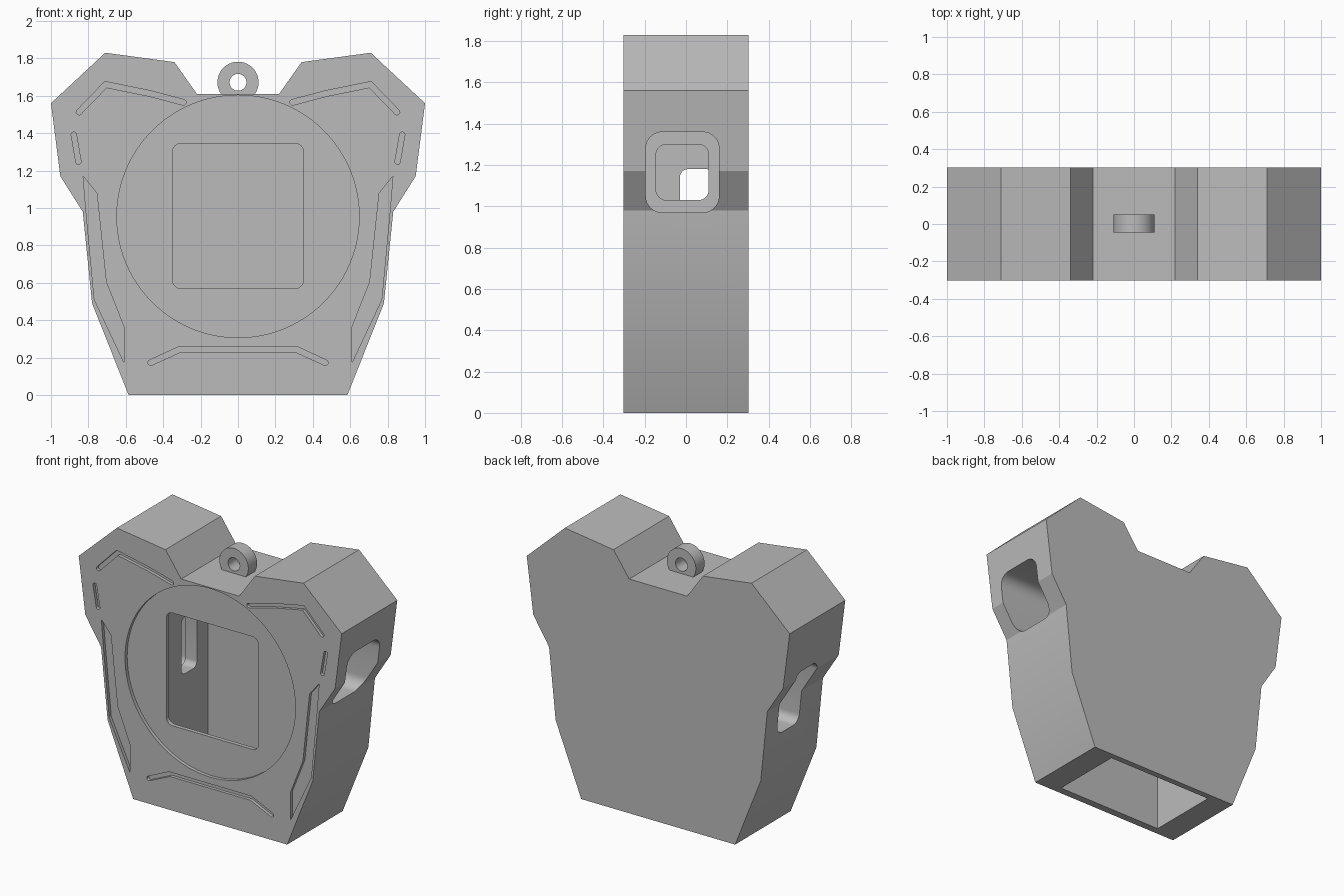
import bpy, bmesh, math
from mathutils import Vector

old = bpy.data.objects.get("Cube")
if old:
    bpy.data.objects.remove(old, do_unlink=True)

GREY = (0.5, 0.5, 0.5, 1)
mat = bpy.data.materials.new("plain grey")
mat.use_nodes = True
mat.diffuse_color = GREY
mat.node_tree.nodes["Principled BSDF"].inputs["Base Color"].default_value = GREY


def prism(name, pts, a, b, axis="y"):
    """Extrude a 2D profile from a to b: (x, z) along y, or (y, z) along x."""
    place = (lambda p, d: (p[0], d, p[1])) if axis == "y" else (lambda p, d: (d, p[0], p[1]))
    bm = bmesh.new()
    face = bm.faces.new([bm.verts.new(place(p, a)) for p in pts])
    out = bmesh.ops.extrude_face_region(bm, geom=[face])
    verts = [v for v in out["geom"] if isinstance(v, bmesh.types.BMVert)]
    shift = Vector(place((0, 0), b - a))
    bmesh.ops.translate(bm, verts=verts, vec=shift)
    bmesh.ops.recalc_face_normals(bm, faces=bm.faces)
    mesh = bpy.data.meshes.new(name)
    bm.to_mesh(mesh)
    bm.free()
    mesh.materials.append(mat)
    obj = bpy.data.objects.new(name, mesh)
    bpy.context.collection.objects.link(obj)
    return obj


def cut(target, cutter):
    """Subtract the cutter from the target and discard it."""
    cutter.hide_render = True
    mod = target.modifiers.new("cut", "BOOLEAN")
    mod.operation, mod.solver, mod.object = "DIFFERENCE", "EXACT", cutter
    bpy.context.view_layer.objects.active = target
    bpy.ops.object.modifier_apply(modifier=mod.name)
    bpy.data.objects.remove(cutter, do_unlink=True)


def arc(cx, cz, r, start, end, n):
    step = (end - start) / n
    return [(cx + r * math.cos(start + i * step), cz + r * math.sin(start + i * step))
            for i in range(n + 1)]


def circle(cx, cz, r, n=96):
    return arc(cx, cz, r, 0, math.tau, n)[:-1]


def rounded_rect(x0, x1, z0, z1, r):
    q = math.pi / 2
    corners = [(x1 - r, z1 - r), (x0 + r, z1 - r), (x0 + r, z0 + r), (x1 - r, z0 + r)]
    return [p for i, (x, z) in enumerate(corners) for p in arc(x, z, r, i * q, i * q + q, 8)]


def stroke(path, r):
    """Outline of a round-ended line of half width r."""
    path = [Vector(p) for p in path]

    def side(pts):
        dirs = [(b - a).normalized() for a, b in zip(pts, pts[1:])]
        res = []
        for p, d, e in zip(pts[1:-1], dirs, dirs[1:]):
            n = Vector((d.y + e.y, -d.x - e.x)).normalized()
            res.append(p + n * r / n.dot(Vector((d.y, -d.x))))
        ang = math.atan2(dirs[-1].y, dirs[-1].x)
        return res + arc(pts[-1].x, pts[-1].y, r, ang - math.pi / 2, ang + math.pi / 2, 12)

    return side(path) + side(path[::-1])


def mirrored(pts):
    return [(-x, z) for x, z in pts]


# Body block
half = [(0.585, 0), (0.78, 0.49), (0.83, 0.98), (0.95, 1.17), (1, 1.56),
        (0.71, 1.83), (0.34, 1.78), (0.22, 1.61)]
case = prism("case_body", half + mirrored(half)[::-1], -0.302, 0.302)

# Inner chamber, open at the bottom
cut(case, prism("chamber", [(-0.41, -0.1), (0.41, -0.1), (0.41, 1.38), (-0.41, 1.38)],
                -0.25, 0.26))

# Round recess and window in the front
cut(case, prism("recess", circle(0, 0.955, 0.648), -0.4, -0.278))
cut(case, prism("window", rounded_rect(-0.35, 0.35, 0.57, 1.345, 0.045), -0.4, -0.2))

# Stepped side ports
cut(case, prism("left_port", rounded_rect(-0.195, 0.16, 0.97, 1.36, 0.08), 0.5, 1.2, "x"))
cut(case, prism("left_port_inner", rounded_rect(-0.145, 0.11, 1.03, 1.3, 0.05), 0.3, 0.6, "x"))
cut(case, prism("right_port", rounded_rect(-0.07, 0.17, 0.76, 1.22, 0.06), -1.2, -0.5, "x"))
cut(case, prism("right_port_inner", rounded_rect(-0.03, 0.14, 0.79, 1.18, 0.04), -0.6, -0.3, "x"))

# Decorative front grooves
brow = stroke([(0.85, 1.513), (0.707, 1.66), (0.47, 1.612), (0.293, 1.565)], 0.015)
dash = stroke([(0.878, 1.392), (0.853, 1.247)], 0.014)
panel = [(0.828, 1.17), (0.755, 1.08), (0.705, 0.605), (0.61, 0.365),
         (0.61, 0.175), (0.768, 0.51), (0.812, 0.98)]
for shape in (brow, dash, panel):
    for pts in (shape, mirrored(shape)):
        cut(case, prism("groove", pts, -0.4, -0.28))
chin = stroke([(-0.467, 0.173), (-0.31, 0.245), (0.31, 0.245), (0.467, 0.173)], 0.015)
cut(case, prism("groove", chin, -0.4, -0.28))

# Hanging loop on top
loop = prism("hanging_loop", circle(0, 1.672, 0.11, 64), -0.045, 0.05)
cut(loop, prism("loop_hole", circle(0, 1.672, 0.045, 48), -0.2, 0.2))

# Smooth the round walls, keep the edges crisp
for obj in (case, loop):
    bpy.ops.object.select_all(action="DESELECT")
    obj.select_set(True)
    bpy.context.view_layer.objects.active = obj
    bpy.ops.object.shade_smooth_by_angle(angle=math.radians(16))
